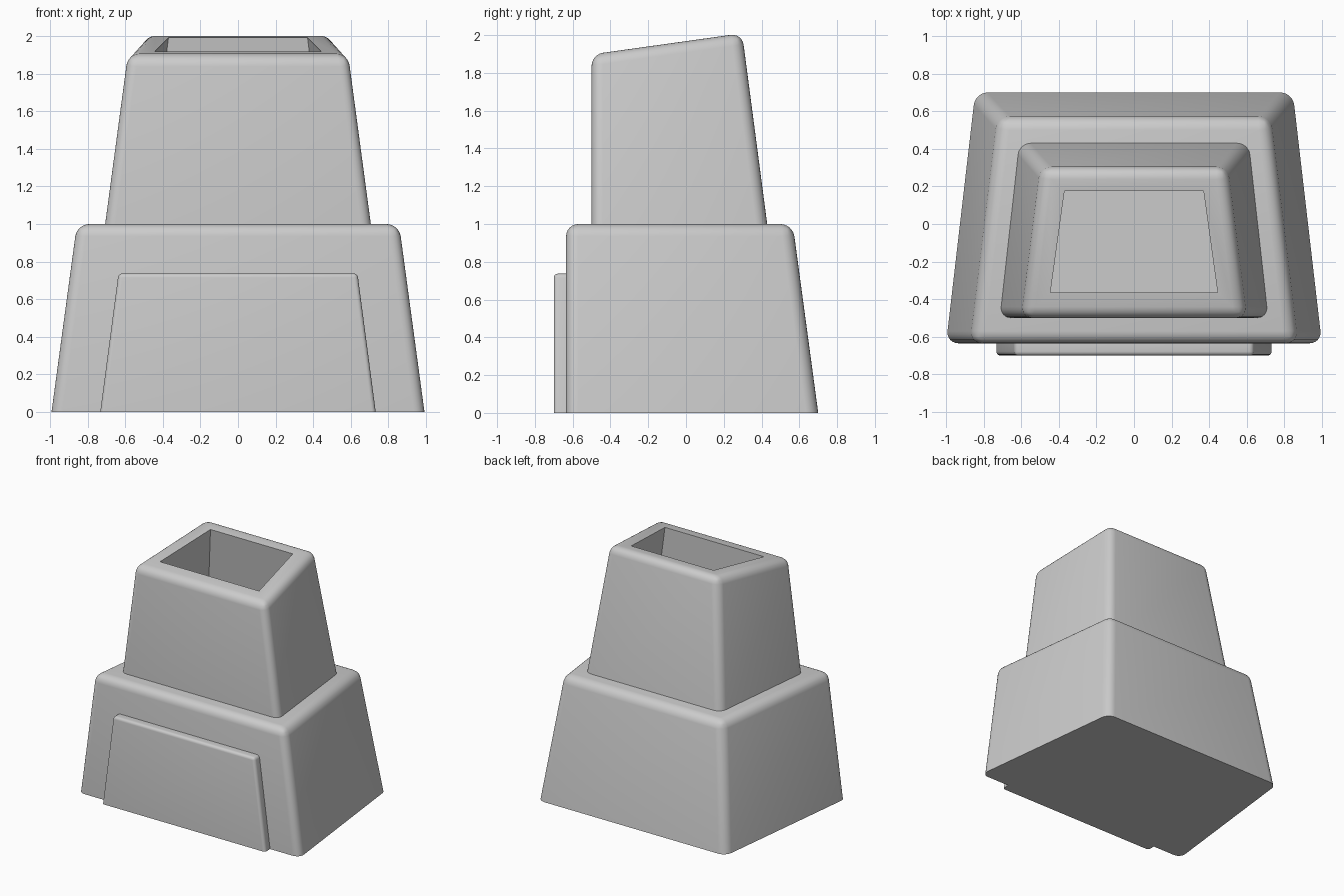
import bpy
import bmesh

cube = bpy.data.objects.get("Cube")
if cube:
    bpy.data.objects.remove(cube, do_unlink=True)

GREY = (0.6, 0.6, 0.6, 1.0)
mat = bpy.data.materials.new("plain grey")
mat.use_nodes = True
mat.diffuse_color = GREY
mat.node_tree.nodes["Principled BSDF"].inputs["Base Color"].default_value = GREY


def ring(bm, y0, x0, y1, x1, height):
    """Trapezoid loop: front edge (y0, half width x0), back edge (y1, x1)."""
    pts = [(-x0, y0), (x0, y0), (x1, y1), (-x1, y1)]
    return [bm.verts.new((x, y, height(y))) for x, y in pts]


def flat(z):
    return lambda y: z


def slanted(y):
    return 1.968 + 0.14 * y


def block(name, loops, radius):
    """Skin the loops in order, cap both ends, round the outer edges."""
    bm = bmesh.new()
    rings = [ring(bm, *loop) for loop in loops]
    bm.faces.new(rings[0][::-1])
    bm.faces.new(rings[-1])
    for low, high in zip(rings, rings[1:]):
        for i in range(4):
            j = (i + 1) % 4
            bm.faces.new((low[i], low[j], high[j], high[i]))
    # Round the corner edges and the outer rim, leaving the foot sharp
    base, rim = rings[0], rings[1]
    edges = [e for e in bm.edges
             if all(v in base or v in rim for v in e.verts)
             and not all(v in base for v in e.verts)]
    bmesh.ops.bevel(bm, geom=edges, offset=radius, offset_type='OFFSET',
                    segments=6, profile=0.5, affect='EDGES', clamp_overlap=True)
    bmesh.ops.recalc_face_normals(bm, faces=bm.faces)
    mesh = bpy.data.meshes.new(name)
    bm.to_mesh(mesh)
    bm.free()
    mesh.materials.append(mat)
    obj = bpy.data.objects.new(name, mesh)
    bpy.context.collection.objects.link(obj)
    bpy.ops.object.select_all(action='DESELECT')
    obj.select_set(True)
    bpy.context.view_layer.objects.active = obj
    bpy.ops.object.shade_smooth_by_angle(angle=0.5)
    return obj


# Wide tapered base with an upright front
block("base", [(-0.635, 1.0, 0.7, 0.845, flat(0)),
               (-0.635, 0.865, 0.565, 0.72, flat(1))], 0.065)

# Tapered chimney with a slanted rim and a hollow that widens downwards
block("chimney", [(-0.5, 0.727, 0.443, 0.622, flat(0.9)),
                  (-0.5, 0.593, 0.297, 0.493, slanted),
                  (-0.365, 0.445, 0.175, 0.37, slanted),
                  (-0.365, 0.565, 0.3, 0.49, flat(1.01))], 0.06)

# Raised plate on the front of the base
block("front_panel", [(-0.7, 0.733, -0.6, 0.733, flat(0)),
                      (-0.7, 0.636, -0.6, 0.636, flat(0.737))], 0.022)
